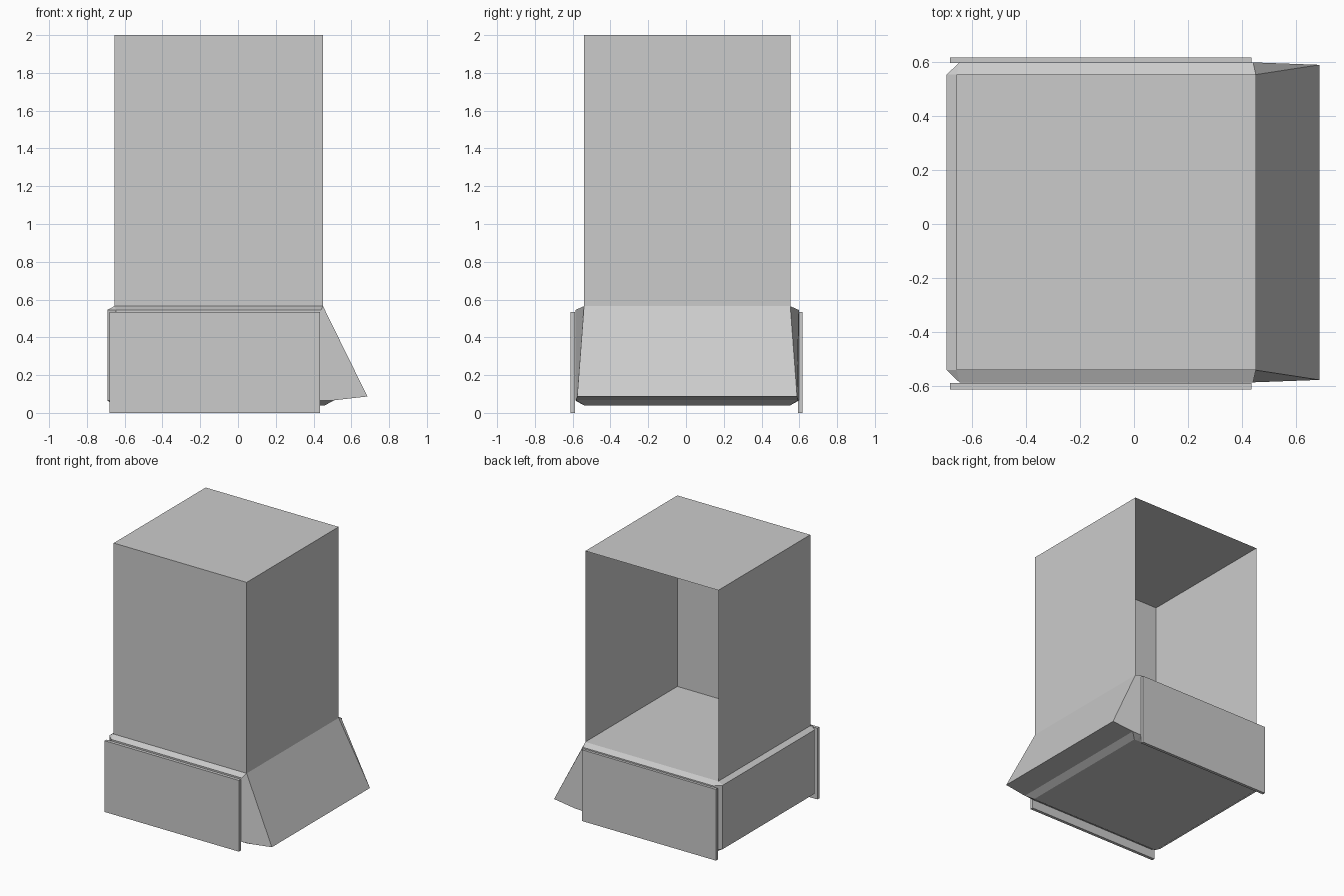
import bpy, bmesh

if "Cube" in bpy.data.objects:
    bpy.data.objects.remove(bpy.data.objects["Cube"])


def make_object(name, bm):
    bmesh.ops.remove_doubles(bm, verts=bm.verts, dist=0.0005)
    bmesh.ops.recalc_face_normals(bm, faces=bm.faces)
    mesh = bpy.data.meshes.new(name)
    bm.to_mesh(mesh)
    bm.free()
    obj = bpy.data.objects.new(name, mesh)
    bpy.context.collection.objects.link(obj)
    return obj


def box(name, lo, hi, open_back=False):
    bm = bmesh.new()
    bmesh.ops.create_cube(bm, size=1)
    for v in bm.verts:
        v.co = [(a + b) / 2 + c * (b - a) for a, b, c in zip(lo, hi, v.co)]
    if open_back:
        skip = [f for f in bm.faces
                if f.calc_center_median().y > hi[1] - 0.001
                or f.calc_center_median().z < lo[2] + 0.001]
        bmesh.ops.delete(bm, geom=skip, context='FACES_ONLY')
    return make_object(name, bm)


# Each ring is half an outline (x, half width, z), mirrored about the centre plane
MID = 0.006


def ring(bm, half):
    near = [(x, MID - w, z) for x, w, z in half]
    far = [(x, MID + w, z) for x, w, z in reversed(half)]
    return [bm.verts.new(p) for p in near + far]


# Upper hood: thin shell, open at the back
box("upper_hood", (-0.655, -0.54, 0.565), (0.45, 0.552, 2.0), open_back=True)

# Chamfered base with the sloping wedge on the right
INNER, OUTER, LIP = 0.546, 0.591, 0.582
bm = bmesh.new()
rings = [ring(bm, h) for h in (
    [(-0.65, INNER, 0.04), (-0.65, INNER, 0.04), (0.435, INNER, 0.04), (0.46, INNER, 0.04)],
    [(-0.692, INNER, 0.065), (-0.645, OUTER, 0.065), (0.44, OUTER, 0.065), (0.51, 0.588, 0.067)],
    [(-0.692, INNER, 0.065), (-0.645, OUTER, 0.065), (0.44, OUTER, 0.065), (0.685, LIP, 0.087)],
    [(-0.692, INNER, 0.545), (-0.645, OUTER, 0.545), (0.44, OUTER, 0.545), (0.45, INNER, 0.565)],
    [(-0.655, INNER, 0.565), (-0.655, INNER, 0.565), (0.45, INNER, 0.565), (0.45, INNER, 0.565)],
)]
for low, high in zip(rings, rings[1:]):
    n = len(low)
    for i in range(n):
        j = (i + 1) % n
        # Drop coincident corners so that only real triangles and quads remain
        corners = []
        for v in (low[i], low[j], high[j], high[i]):
            if all((v.co - c.co).length > 0.0005 for c in corners):
                corners.append(v)
        if len(corners) > 2:
            bm.faces.new(corners)
bm.faces.new([rings[0][i] for i in (0, 2, 3, 4, 5, 7)])
bm.faces.new([rings[-1][i] for i in (0, 2, 5, 7)])
make_object("base_with_wedge", bm)

# Side skirts reaching the ground
box("front_skirt", (-0.68, -0.611, 0.0), (0.435, -0.588, 0.535))
box("back_skirt", (-0.68, 0.594, 0.0), (0.435, 0.616, 0.535))
